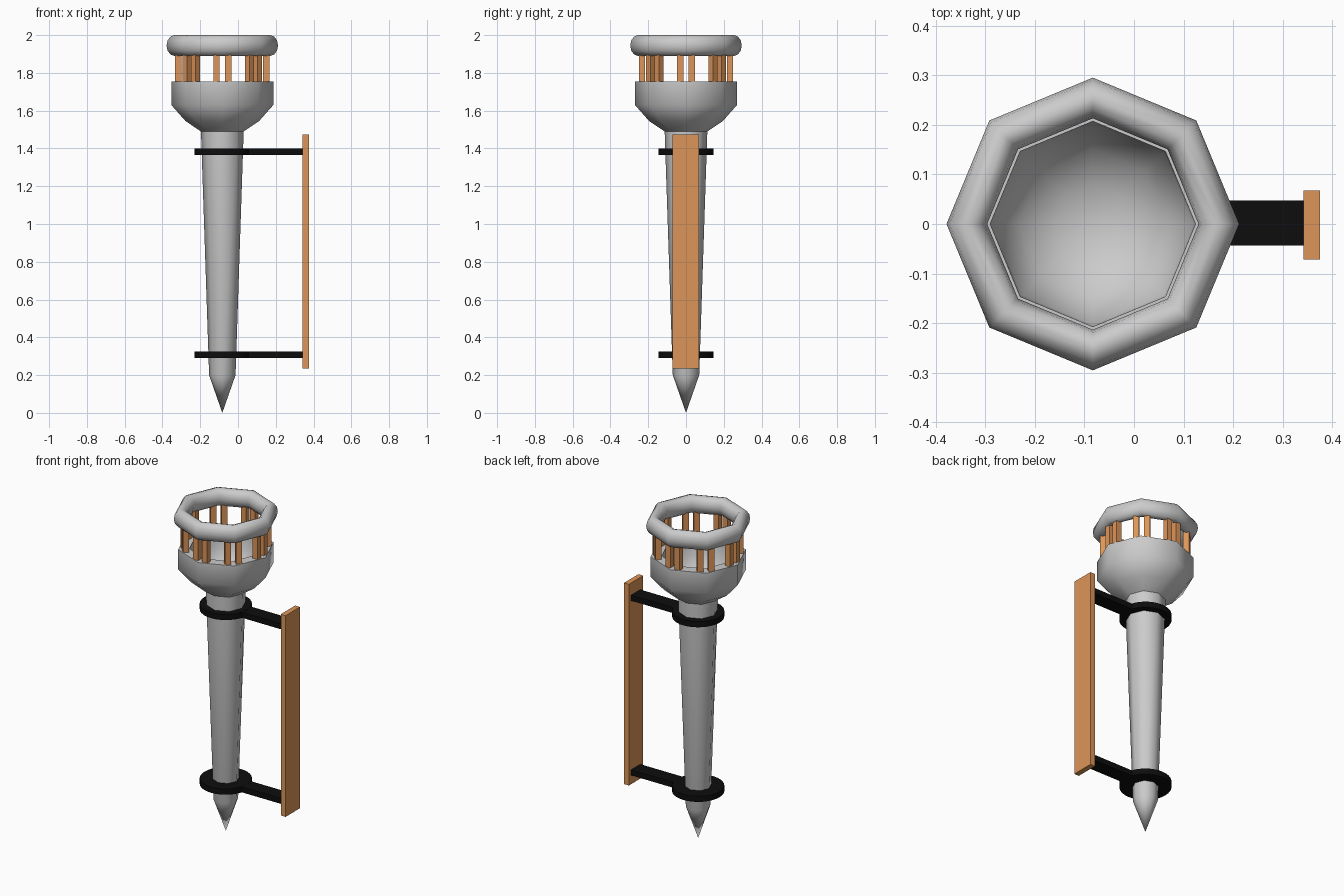
import bpy, bmesh
from math import cos, sin, pi, radians
from mathutils import Matrix, Vector

if "Cube" in bpy.data.objects:
    bpy.data.objects.remove(bpy.data.objects["Cube"])

AX = -0.083  # x of the torch axis


def material(name, rgb):
    m = bpy.data.materials.new(name)
    m.diffuse_color = (*rgb, 1)
    m.use_nodes = True
    m.node_tree.nodes["Principled BSDF"].inputs["Base Color"].default_value = m.diffuse_color
    return m


WOOD = material("wood", (0.72, 0.30, 0.10))
BLACK = material("black_iron", (0.004, 0.004, 0.004))


def finish(name, bm, mat=None, smooth=None):
    bmesh.ops.recalc_face_normals(bm, faces=bm.faces)
    me = bpy.data.meshes.new(name)
    bm.to_mesh(me)
    bm.free()
    ob = bpy.data.objects.new(name, me)
    bpy.context.collection.objects.link(ob)
    if mat:
        me.materials.append(mat)
    if smooth:
        bpy.ops.object.select_all(action='DESELECT')
        ob.select_set(True)
        bpy.context.view_layer.objects.active = ob
        bpy.ops.object.shade_smooth_by_angle(angle=radians(smooth))
    return ob


def lathe(name, profile, sides=8, closed=False):
    """Revolve (radius, z) points around the torch axis."""
    bm = bmesh.new()
    rings = []
    for r, z in profile:
        n = sides if r > 0 else 1
        rings.append([bm.verts.new((AX + r * cos(2 * pi * i / sides),
                                    r * sin(2 * pi * i / sides), z)) for i in range(n)])
    pairs = list(zip(rings, rings[1:]))
    if closed:
        pairs.append((rings[-1], rings[0]))
    for a, b in pairs:
        for i in range(sides):
            j = (i + 1) % sides
            quad = [a[i % len(a)], a[j % len(a)], b[j % len(b)], b[i % len(b)]]
            bm.faces.new(list(dict.fromkeys(quad)))
    return finish(name, bm, smooth=50)


def add_box(bm, center, size, spin=None):
    m = Matrix.Translation(center) @ Matrix.Diagonal((*size, 1))
    bmesh.ops.create_cube(bm, size=1, matrix=(spin @ m) if spin else m)


# pointed shaft flaring into a hollow bowl
lathe("shaft_and_bowl", [
    (0, 0), (0.07, 0.2), (0.113, 1.49), (0.195, 1.545), (0.27, 1.63), (0.27, 1.755),
    (0.207, 1.755), (0.203, 1.65), (0.15, 1.57), (0.08, 1.53), (0, 1.52)])

# octagonal top ring with a rounded section
lathe("top_ring", [(0.254 + 0.041 * cos(2 * pi * k / 12), 1.945 + 0.055 * sin(2 * pi * k / 12))
                   for k in range(12)], closed=True)

# pairs of wooden posts between bowl and ring
bm = bmesh.new()
for k in range(8):
    spin = Matrix.Translation((AX, 0, 0)) @ Matrix.Rotation(k * pi / 4, 4, 'Z')
    for side in (-1, 1):
        add_box(bm, Vector((0.233, side * 0.031, 1.825)), (0.034, 0.034, 0.16), spin)
finish("ring_posts", bm, WOOD)

# black collars with arms reaching the backing board
for label, z in (("upper", 1.383), ("lower", 0.307)):
    bm = bmesh.new()
    bmesh.ops.create_cone(bm, cap_ends=True, segments=32, radius1=0.146, radius2=0.146,
                          depth=0.035, matrix=Matrix.Translation((AX, 0, z)))
    finish(label + "_collar", bm, BLACK, smooth=40)
    bm = bmesh.new()
    add_box(bm, Vector((0.135, 0.002, z)), (0.425, 0.09, 0.034))
    finish(label + "_arm", bm, BLACK)

# wooden backing board
bm = bmesh.new()
add_box(bm, Vector((0.3585, -0.002, 0.855)), (0.033, 0.14, 1.24))
finish("backing_board", bm, WOOD)
